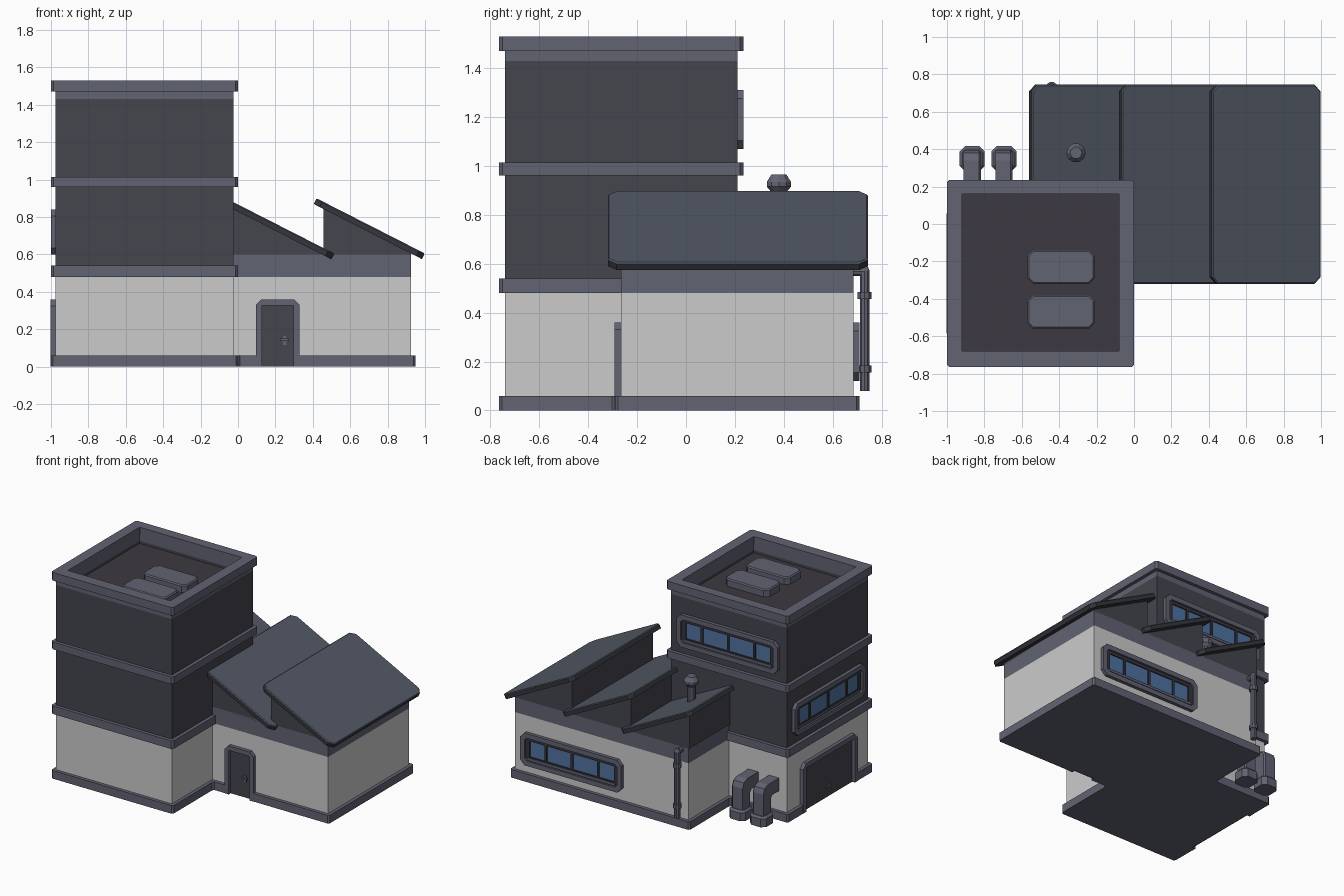
import bpy, bmesh
from math import cos, sin, pi, radians
from mathutils import Matrix, Vector

if "Cube" in bpy.data.objects:
    bpy.data.objects.remove(bpy.data.objects["Cube"])


def mat(name, rgb):
    m = bpy.data.materials.new(name)
    m.diffuse_color = (*rgb, 1)
    m.use_nodes = True
    m.node_tree.nodes["Principled BSDF"].inputs["Base Color"].default_value = m.diffuse_color
    return m


LIGHT = mat("plaster", (0.52, 0.51, 0.52))
DARK = mat("dark_cladding", (0.058, 0.060, 0.074))
SLATE = mat("slate_trim", (0.12, 0.125, 0.17))
ROOF = mat("roof_metal", (0.085, 0.098, 0.13))
BLACK = mat("dark_metal", (0.035, 0.036, 0.045))
FLOOR = mat("roof_felt", (0.045, 0.042, 0.052))
GLASS = mat("window_glass", (0.08, 0.17, 0.35))


def finish(name, bm, material, matrix):
    bmesh.ops.recalc_face_normals(bm, faces=bm.faces)
    me = bpy.data.meshes.new(name)
    bm.to_mesh(me)
    bm.free()
    me.materials.append(material)
    ob = bpy.data.objects.new(name, me)
    ob.matrix_world = matrix or Matrix()
    bpy.context.collection.objects.link(ob)
    return ob


def prism(name, pts, z0, z1, material, matrix=None, hole=None, corner=0, edge=0):
    """Extruded outline, optionally with a matching hole, cut corners and a bevelled top."""
    bm = bmesh.new()
    loops = [[[bm.verts.new((x, y, z)) for x, y in p] for z in (z0, z1)]
             for p in ([pts, hole] if hole else [pts])]
    n = len(pts)
    for lo, hi in loops:
        for i in range(n):
            j = (i + 1) % n
            bm.faces.new((lo[i], lo[j], hi[j], hi[i]))
    for k in (0, 1):
        if hole:
            a, b = loops[0][k], loops[1][k]
            for i in range(n):
                j = (i + 1) % n
                bm.faces.new((a[i], a[j], b[j], b[i]))
        else:
            bm.faces.new(loops[0][k])
    if corner:
        es = [e for e in bm.edges if abs(e.verts[0].co.z - e.verts[1].co.z) > 1e-5
              and e.verts[0] in loops[0][0] + loops[0][1]]
        bmesh.ops.bevel(bm, geom=es, offset=corner, segments=1, affect='EDGES')
    if edge:
        es = [e for e in bm.edges if all(abs(v.co.z - z1) < 1e-5 for v in e.verts)]
        bmesh.ops.bevel(bm, geom=es, offset=edge, segments=1, affect='EDGES')
    return finish(name, bm, material, matrix)


def rect(x0, x1, y0, y1, c=0):
    if not c:
        return [(x0, y0), (x1, y0), (x1, y1), (x0, y1)]
    return [(x0 + c, y0), (x1 - c, y0), (x1, y0 + c), (x1, y1 - c),
            (x1 - c, y1), (x0 + c, y1), (x0, y1 - c), (x0, y0 + c)]


def lathe(name, profile, material, matrix, n=10):
    bm = bmesh.new()
    rings = [[bm.verts.new((r * cos(2 * pi * i / n), r * sin(2 * pi * i / n), z))
              for i in range(n)] for r, z in profile]
    for a, b in zip(rings, rings[1:]):
        for i in range(n):
            j = (i + 1) % n
            bm.faces.new((a[i], a[j], b[j], b[i]))
    bm.faces.new(rings[0])
    bm.faces.new(rings[-1])
    return finish(name, bm, material, matrix)


def wall_frame(origin, normal):
    """Local x runs along the wall, y goes up, z points out of the wall."""
    n, v = Vector(normal), Vector((0, 0, 1))
    m = Matrix((v.cross(n), v, n)).transposed().to_4x4()
    return Matrix.Translation(origin) @ m


# shared plinth, notched at both doors
prism("plinth", [(-1, -.765), (0, -.765), (0, -.29), (.11, -.29), (.11, -.26), (.315, -.26),
                 (.315, -.29), (.95, -.29), (.95, .71), (-.525, .71), (-.525, .235), (-1, .235),
                 (-1, .04), (-.97, .04), (-.97, -.57), (-1, -.57)], 0, .06, SLATE, corner=.012)

# tower walls and bands
TOWER = rect(-.975, -.025, -.74, .21)
WELL = rect(-.92, -.08, -.68, .16)
BAND = rect(-1, 0, -.765, .235)
prism("tower_ground_floor", TOWER, .01, .5, LIGHT)
prism("tower_upper_floors", TOWER, .5, 1.40, DARK)
prism("tower_roof_floor", WELL, 1.39, 1.41, FLOOR)
prism("tower_wall_top", TOWER, 1.40, 1.43, DARK, hole=WELL)
prism("tower_neck", TOWER, 1.43, 1.47, SLATE, hole=WELL)
prism("tower_parapet", rect(-1, 0, -.765, .235, .014), 1.47, 1.53, SLATE,
      hole=rect(-.92, -.08, -.68, .16, .002))
for i, (a, b) in enumerate([(.48, .54), (.96, 1.015)]):
    prism(f"tower_band_{i}", BAND, a, b, SLATE, corner=.014)
for i, y in enumerate((-.56, -.32)):
    prism(f"roof_unit_{i}", rect(-.57, -.21, y, y + .18, .03), 1.40, 1.465, SLATE, edge=.008)

# hall walls
HALL = rect(-.5, .925, -.265, .685)
prism("hall_walls", HALL, .01, .48, LIGHT)
prism("hall_wall_top", HALL, .48, .6, SLATE)

# sawtooth roofs
ends = wall_frame((0, 0, 0), (0, -1, 0))
for i, x in enumerate((-.55, -.07, .415)):
    front, wall = (.2, .2) if i == 0 else (-.32, -.265)
    prism(f"gable_{i}", [(x + .043, .59), (x + .51, .59), (x + .51, .607), (x + .043, .855)],
          -.685, -wall, DARK, ends)
    tilt = Matrix.Translation((x + .005, 0, .90)) @ Matrix.Rotation(radians(27), 4, 'Y')
    slab = prism(f"sawtooth_roof_{i}", rect(0, .65, front, .745, .035), -.034, 0, BLACK, tilt,
                 edge=.006)
    slab.data.materials.append(ROOF)
    for f in slab.data.polygons:
        if f.normal.z > .3:
            f.material_index = 1


# ribbon windows
def window(name, origin, normal):
    m = wall_frame(origin, normal)
    w, h = .415, .12
    prism(name + "_frame", rect(-w, w, -h, h, .035), -.01, .025, SLATE, m,
          hole=rect(-w + .035, w - .035, -h + .035, h - .035, .018))
    prism(name + "_inner_trim", rect(-.385, .385, -.09, .09), -.005, .012, BLACK, m,
          hole=rect(-.345, .345, -.055, .062))
    prism(name + "_glass", rect(-.36, .36, -.07, .07), -.005, .004, GLASS, m)
    prism(name + "_sill", rect(-.36, .36, -.078, -.062), 0, .018, SLATE, m)
    for k, u in enumerate((-.215, 0, .215)):
        prism(f"{name}_mullion_{k}", rect(u - .009, u + .009, -.06, .065), 0, .012, BLACK, m)


window("hall_back_window", (.45, .685, .24), (0, 1, 0))
window("tower_back_window", (-.5, .21, 1.19), (0, 1, 0))
window("tower_left_window", (-.975, -.265, .72), (-1, 0, 0))


# doors with chamfered surrounds
def door(name, origin, normal, w, h, t, c):
    m = wall_frame(origin, normal)
    i = w - t
    prism(name + "_surround", [(-w, 0), (-i, 0), (-i, h - t), (i, h - t), (i, 0), (w, 0),
                               (w, h - c), (w - c, h), (-w + c, h), (-w, h - c)],
          -.01, .027, SLATE, m)
    prism(name + "_panel", rect(-i - .01, i + .01, 0, h - t + .01), -.01, .004, DARK, m)
    return m


m = door("front_door", (.2125, -.265, 0), (0, -1, 0), .1175, .36, .033, .03)
prism("door_handle_plate", rect(.028, .046, .115, .165), 0, .009, SLATE, m)
prism("door_handle_lever", rect(.012, .058, .137, .149), .009, .02, SLATE, m)
m = door("garage_door", (-.975, -.265, 0), (-1, 0, 0), .32, .36, .035, .035)
prism("garage_door_handle", rect(-.03, .03, .07, .085), 0, .014, SLATE, m)

# bent ventilation ducts behind the tower
for i, x in enumerate((-.865, -.695)):
    m = wall_frame((x, 0, 0), (1, 0, 0))
    prism(f"duct_{i}", [(.2, .30), (.34, .30), (.38, .283), (.395, .245), (.395, .07),
                        (.305, .07), (.305, .185), (.29, .205), (.2, .205)],
          -.046, .046, SLATE, m, edge=.01)
    prism(f"duct_outlet_{i}", rect(x - .067, x + .067, .282, .416, .028), .01, .085, SLATE,
          edge=.014)

# drainpipe with collars and elbow
lathe("drainpipe", [(.021, .08), (.021, .155), (.03, .155), (.03, .183), (.021, .183),
                    (.021, .455), (.03, .455), (.03, .485), (.021, .485), (.021, .57),
                    (.012, .592)], SLATE, Matrix.Translation((-.44, .731, 0)))
lathe("drainpipe_elbow", [(.02, -.01), (.02, .05)], SLATE,
      wall_frame((-.44, .68, .568), (0, 1, 0)))

# chimney
lathe("chimney", [(.03, .72), (.03, .89), (.052, .915), (.052, .935), (.032, .965)], SLATE,
      Matrix.Translation((-.31, .38, 0)))
